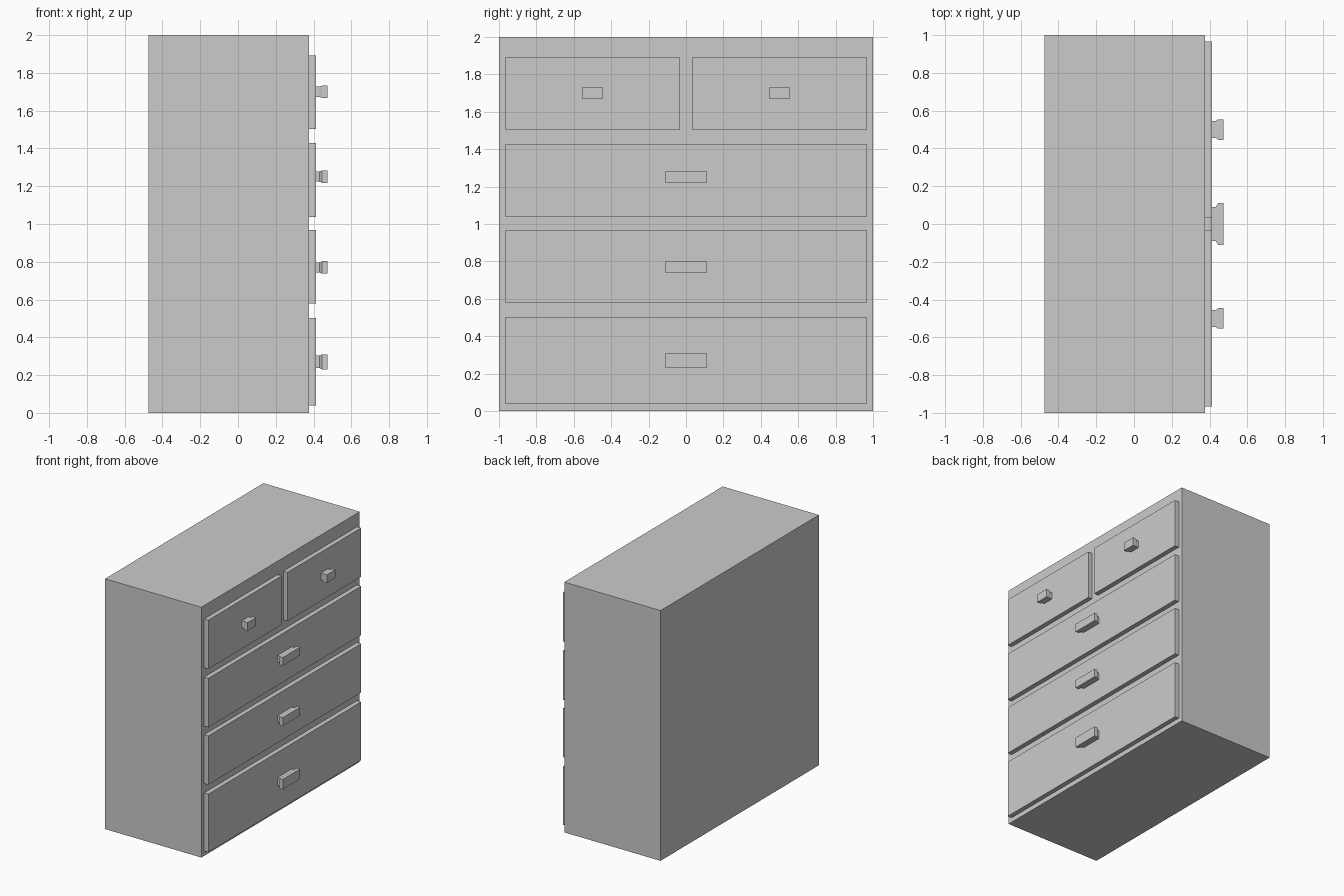
import bpy
import bmesh

if "Cube" in bpy.data.objects:
    bpy.data.objects.remove(bpy.data.objects["Cube"])

BODY_X = (-0.475, 0.376)
DRAWER_X = 0.413
# handle profile: (x, scale of the cross-section)
HANDLE = [(DRAWER_X, 0.82), (0.432, 0.82), (0.446, 1.0), (0.473, 1.0)]


def loft(name, sections, y, z, hy, hz):
    """Rectangular sections stacked along x, capped at both ends."""
    bm = bmesh.new()
    rings = [[bm.verts.new((x, y + a * hy * s, z + b * hz * s))
              for a, b in ((-1, -1), (1, -1), (1, 1), (-1, 1))] for x, s in sections]
    for r0, r1 in zip(rings, rings[1:]):
        for i in range(4):
            j = (i + 1) % 4
            bm.faces.new((r0[i], r0[j], r1[j], r1[i]))
    bm.faces.new(rings[0][::-1])
    bm.faces.new(rings[-1])
    bmesh.ops.recalc_face_normals(bm, faces=bm.faces)
    mesh = bpy.data.meshes.new(name)
    bm.to_mesh(mesh)
    bm.free()
    ob = bpy.data.objects.new(name, mesh)
    bpy.context.collection.objects.link(ob)
    return ob


def drawer(name, y, half_width, z0, z1, handle_z, handle_hy, handle_hz):
    loft(name + "_front", [(BODY_X[1], 1), (DRAWER_X, 1)],
         y, (z0 + z1) / 2, half_width, (z1 - z0) / 2)
    loft(name + "_handle", HANDLE, y, handle_z, handle_hy, handle_hz)


# cabinet body
loft("cabinet_body", [(BODY_X[0], 1), (BODY_X[1], 1)], 0, 1, 1, 1)

# two small drawers on top
for side, y in (("left", -0.5), ("right", 0.5)):
    drawer("small_drawer_" + side, y, 0.465, 1.503, 1.893, 1.70, 0.054, 0.033)

# three wide drawers below
drawer("upper_drawer", 0, 0.965, 1.037, 1.428, 1.251, 0.11, 0.033)
drawer("middle_drawer", 0, 0.965, 0.578, 0.968, 0.77, 0.11, 0.033)
drawer("bottom_drawer", 0, 0.965, 0.038, 0.503, 0.27, 0.11, 0.04)
